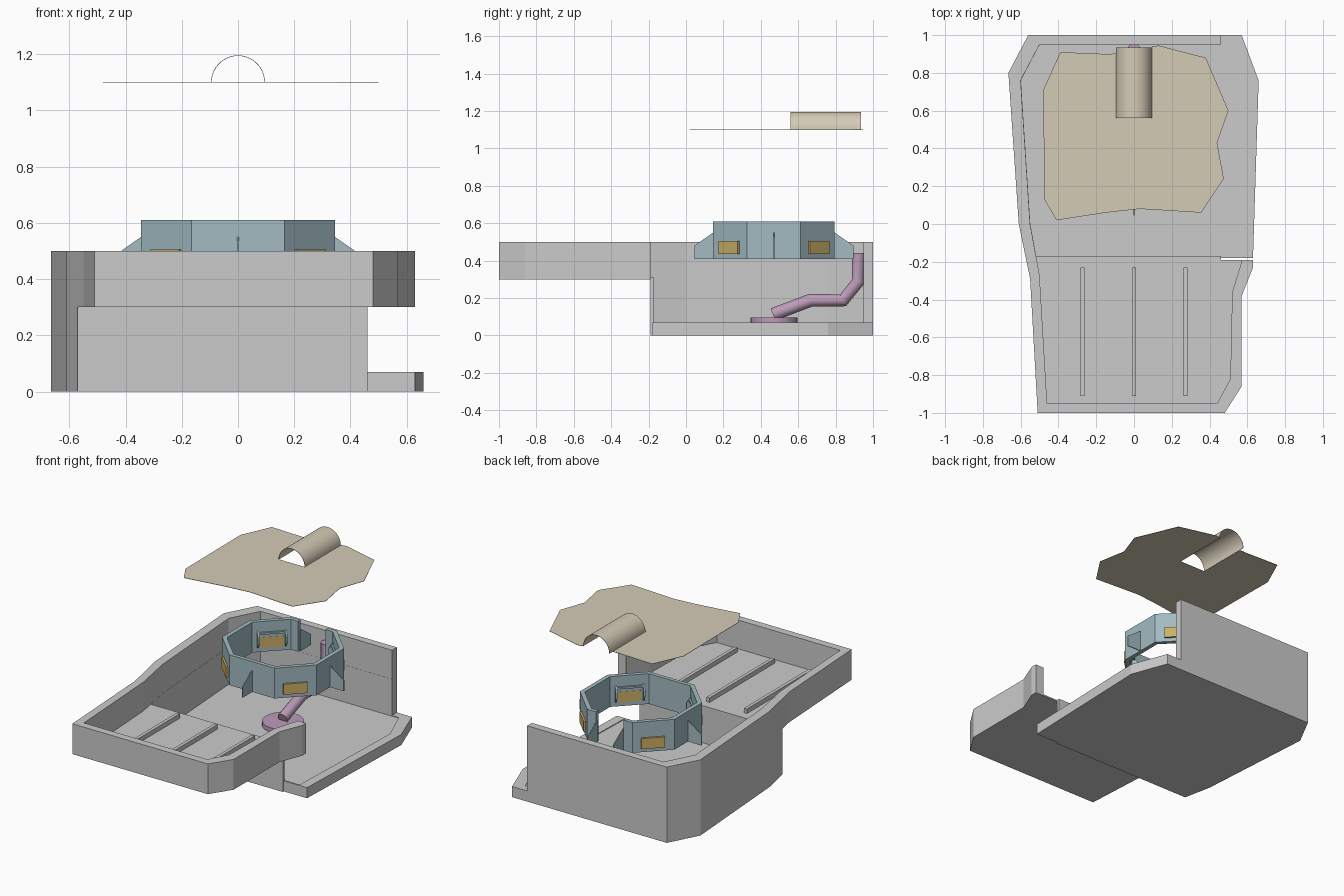
import bpy, bmesh
from math import sin, cos, pi, radians
from mathutils import Matrix, Vector

if "Cube" in bpy.data.objects:
    bpy.data.objects.remove(bpy.data.objects["Cube"])


def material(name, rgb):
    m = bpy.data.materials.new(name)
    m.diffuse_color = (*rgb, 1)
    m.use_nodes = True
    m.node_tree.nodes["Principled BSDF"].inputs["Base Color"].default_value = m.diffuse_color
    return m


TEAL = material("teal", (0.36, 0.50, 0.54))
GOLD = material("gold", (0.62, 0.44, 0.14))
PLUM = material("plum", (0.50, 0.33, 0.48))
TAN = material("tan", (0.66, 0.60, 0.47))


def prism(name, pts, h, mat=None, frame=None):
    """Extrude a flat outline along local z, then place it with a matrix."""
    bm = bmesh.new()
    face = bm.faces.new([bm.verts.new((x, y, 0)) for x, y in pts])
    if h:
        ext = bmesh.ops.extrude_face_region(bm, geom=[face])["geom"]
        bmesh.ops.translate(bm, vec=(0, 0, h),
                            verts=[v for v in ext if isinstance(v, bmesh.types.BMVert)])
    bmesh.ops.transform(bm, matrix=frame or Matrix(), verts=bm.verts)
    bmesh.ops.recalc_face_normals(bm, faces=bm.faces)
    me = bpy.data.meshes.new(name)
    bm.to_mesh(me)
    bm.free()
    ob = bpy.data.objects.new(name, me)
    bpy.context.collection.objects.link(ob)
    if mat:
        me.materials.append(mat)
    return ob


def up(z):
    return Matrix.Translation((0, 0, z))


def rect(x0, x1, y0, y1):
    return [(x0, y0), (x1, y0), (x1, y1), (x0, y1)]


def radial(angle, origin, tangent_shift=0.0):
    """Frame with x outward, y up, z along the tangent."""
    c, s = cos(angle), sin(angle)
    o = Vector(origin) + Vector((s, -c, 0)) * tangent_shift
    return Matrix(((c, 0, s, o.x), (s, 0, -c, o.y), (0, 1, 0, o.z), (0, 0, 0, 1)))


def cut(ob, cutter):
    mod = ob.modifiers.new("cut", "BOOLEAN")
    mod.operation, mod.solver, mod.object = "DIFFERENCE", "EXACT", cutter
    bpy.context.view_layer.objects.active = ob
    bpy.ops.object.modifier_apply(modifier=mod.name)
    bpy.data.objects.remove(cutter)


# Basin: two depths, with the right wall of the deep end cut away
outer = [(-.56, 1), (-.665, .80), (-.61, 0), (-.55, -.29), (-.51, -1), (.48, -1),
         (.57, -.86), (.57, -.38), (.63, -.23), (.63, -.18), (.66, .76), (.57, 1)]
inner = [(-.50, .95), (-.60, .76), (-.55, 0), (-.50, -.27), (-.46, -.95), (.44, -.95),
         (.51, -.82), (.52, -.36), (.57, -.20), (.60, .73), (.51, .95)]
deep = [(-.50, .949), (-.599, .76), (-.549, 0), (-.518, -.17), (.57, -.17),
        (.599, .73), (.51, .949)]
basin = prism("basin", outer, 0.5)
cut(basin, prism("c", inner, 0.5, frame=up(0.31)))
cut(basin, prism("c", deep, 0.35, frame=up(0.065)))
cut(basin, prism("c", rect(-1, 1, -1.2, -.19), 0.4, frame=up(-0.1)))
cut(basin, prism("c", rect(.46, 1, -.19, 1.2), 0.6, frame=up(0.07)))
cut(basin, prism("c", rect(.46, 1, -.195, -.18), 0.295, frame=up(-0.1)))

# Ribs on the shallow floor
for x in (-.273, 0, .273):
    prism("floor_rib", rect(x - .011, x + .011, -.91, -.23), 0.032, frame=up(0.308))

# Octagonal collar with a gap at the back
CY = 0.47
corners = [(.165, .325), (.345, .143), (.345, -.143), (.165, -.325),
           (-.165, -.325), (-.345, -.143), (-.345, .143), (-.165, .325)]
k = 0.92
c_shape = ([(.1, .325)] + corners + [(-.1, .325), (-.1, .325 * k)]
           + [(x * k, y * k) for x, y in reversed(corners)] + [(.1, .325 * k)])
prism("collar", c_shape, 0.2, TEAL, Matrix.Translation((0, CY, .41)))

# Collar fins
fin = [(-.01, .41), (.1, .41), (.1, .48), (0, .55), (-.01, .55)]
for angle, dist, shift in ((0, .345, 0), (pi, .345, 0), (-pi / 2, .325, 0),
                           (pi / 2, .325, .095), (pi / 2, .325, -.095)):
    o = (dist * cos(angle), CY + dist * sin(angle), 0)
    prism("collar_fin", fin, 0.006, TEAL, radial(angle, o, shift - .003))

# Gold panels through the diagonal faces, with brackets inside
plate = [(-.02, .43), (-.045, .445), (-.06, .475), (-.06, .515), (-.045, .54), (-.02, .555)]
for i in range(4):
    a = radians(45 + 90 * i)
    o = (.361 * cos(a), CY + .347 * sin(a) - .01 * sin(a), 0)
    prism("gold_panel", rect(-.032, .009, .435, .505), .145, GOLD, radial(a, o, -.0725))
    for t in (-.09, .08):
        prism("bracket_side", plate, .01, TEAL, radial(a, o, t))
    prism("bracket_bar", rect(-.045, -.033, .528, .54), .18, TEAL, radial(a, o, -.09))

# Drain disc and bent pipe
disc = [(.125 * cos(2 * pi * i / 32), .125 * sin(2 * pi * i / 32)) for i in range(32)]
prism("drain_disc", disc, 0.03, PLUM, Matrix.Translation((0, CY, .065)))
cu = bpy.data.curves.new("drain_pipe", "CURVE")
cu.dimensions = "3D"
cu.bevel_depth, cu.bevel_resolution, cu.use_fill_caps = 0.035, 4, True
path = [(.465, .112), (.665, .188), (.84, .188), (.922, .29), (.922, .44)]
sp = cu.splines.new("POLY")
sp.points.add(len(path) - 1)
for p, (y, z) in zip(sp.points, path):
    p.co = (0, y, z, 1)
cu.materials.append(PLUM)
pipe = bpy.data.objects.new("drain_pipe", cu)
bpy.context.collection.objects.link(pipe)
bpy.context.view_layer.objects.active = pipe
pipe.select_set(True)
bpy.ops.object.convert(target="MESH")
bpy.ops.object.shade_smooth_by_angle(angle=radians(35))
pipe.select_set(False)

# Floating cover sheet, notched below its tunnel
sheet = [(-.39, .91), (-.48, .71), (-.475, .13), (-.41, .02), (-.15, .06), (.03, .08),
         (.355, .06), (.475, .24), (.44, .43), (.50, .60), (.38, .88), (.13, .945),
         (.095, .94), (.095, .56), (-.095, .56), (-.095, .902), (-.15, .90)]
prism("cover_sheet", sheet[::-1], 0.002, TAN, up(1.099))

# Half-round tunnel over the notch
arc = [(r * cos(pi * t), r * sin(pi * t)) for r, n in ((.096, 0), (.094, 1))
       for t in [abs(n - i / 20) for i in range(21)]]
tunnel = prism("cover_tunnel", arc, 0.375, TAN, radial(0, (0, .935, 1.1)))
tunnel.select_set(True)
bpy.context.view_layer.objects.active = tunnel
bpy.ops.object.shade_smooth_by_angle(angle=radians(30))
